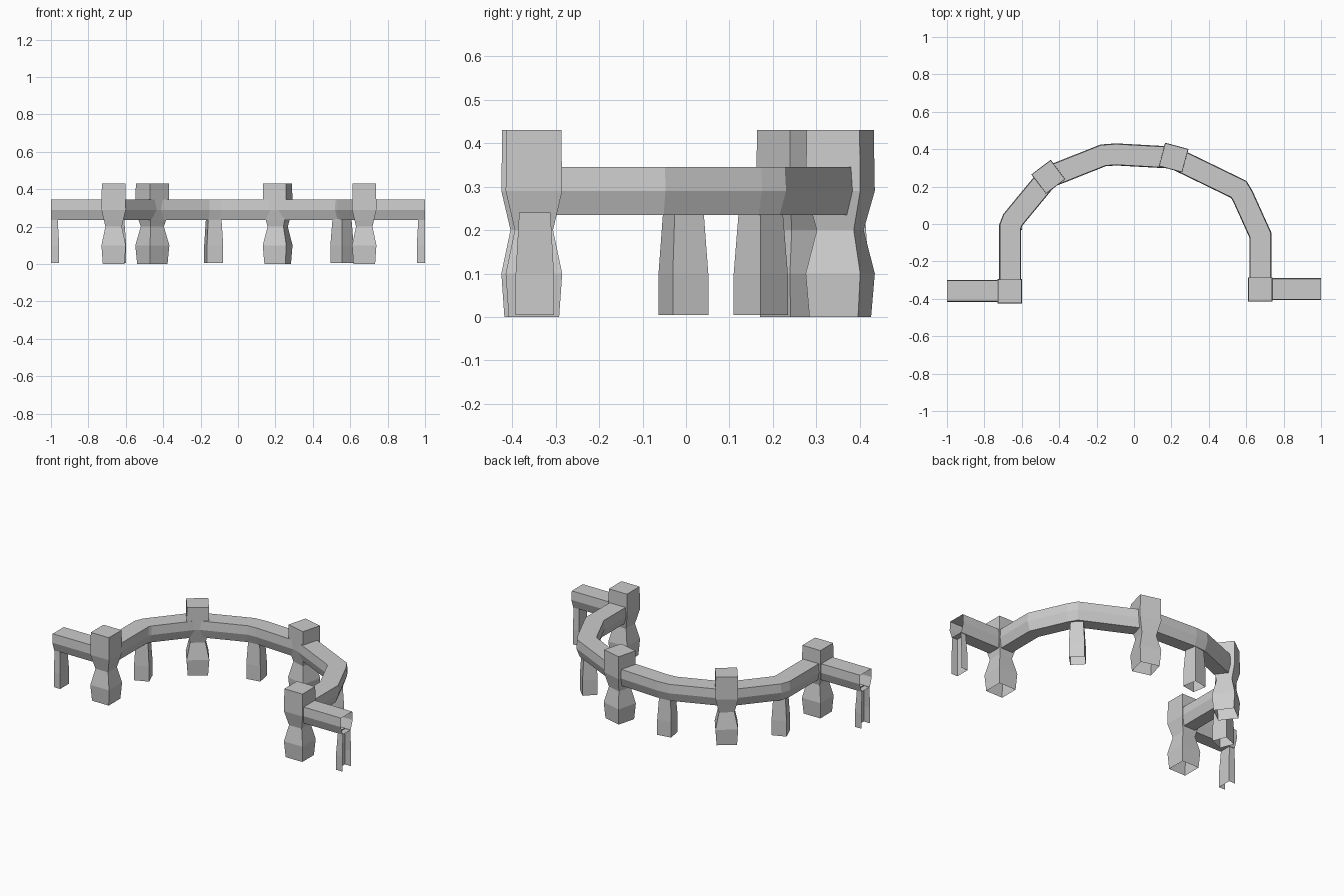
import bpy
import bmesh
from math import radians
from mathutils import Vector, Matrix

if "Cube" in bpy.data.objects:
    bpy.data.objects.remove(bpy.data.objects["Cube"])

stone = bpy.data.materials.new("grey_stone")
stone.use_nodes = True
stone.diffuse_color = (0.6, 0.6, 0.6, 1)
stone.node_tree.nodes["Principled BSDF"].inputs["Base Color"].default_value = (0.6, 0.6, 0.6, 1)


def loft(name, rings, cap_last=False, clip=None):
    """Skin a tube through closed rings of points, optionally capped or clipped."""
    bm = bmesh.new()
    loops = [[bm.verts.new(p) for p in ring] for ring in rings]
    for a, b in zip(loops, loops[1:]):
        n = len(a)
        for i in range(n):
            j = (i + 1) % n
            bm.faces.new((a[i], a[j], b[j], b[i]))
    if cap_last:
        bm.faces.new(loops[-1])
    bmesh.ops.recalc_face_normals(bm, faces=bm.faces)
    if clip:
        bmesh.ops.bisect_plane(bm, geom=bm.verts[:] + bm.edges[:] + bm.faces[:],
                               plane_co=(clip, 0, 0), plane_no=(clip, 0, 0),
                               clear_outer=True)
    mesh = bpy.data.meshes.new(name)
    bm.to_mesh(mesh)
    bm.free()
    mesh.materials.append(stone)
    obj = bpy.data.objects.new(name, mesh)
    bpy.context.collection.objects.link(obj)
    return obj


def pillar(name, x, y, angle, profile, **options):
    """Square column from (height, half width) pairs."""
    turn = Matrix.Translation((x, y, 0)) @ Matrix.Rotation(radians(angle), 4, "Z")
    corners = ((-1, -1), (1, -1), (1, 1), (-1, 1))
    rings = [[turn @ Vector((cx * w, cy * w, z)) for cx, cy in corners] for z, w in profile]
    return loft(name, rings, **options)


def rail(name, path):
    """Six-sided handrail swept along a plan path with mitred bends."""
    section = ((-0.055, 0.345), (0.055, 0.345), (0.059, 0.29),
               (0.04, 0.235), (-0.04, 0.235), (-0.059, 0.29))
    pts = [Vector(p) for p in path]
    rings = []
    for i, p in enumerate(pts):
        before = (p - pts[i - 1]).normalized() if i else None
        after = (pts[i + 1] - p).normalized() if i + 1 < len(pts) else None
        before, after = before or after, after or before
        n1, n2 = Vector((-before.y, before.x)), Vector((-after.y, after.x))
        side = (n1 + n2).normalized()
        side /= side.dot(n1)
        rings.append([Vector((p.x + side.x * s, p.y + side.y * s, z)) for s, z in section])
    return loft(name, rings)


# Handrails
rail("right_wing_rail", [(-1, -0.358), (-0.665, -0.358)])
rail("left_wing_rail", [(0.675, -0.348), (1, -0.348)])
rail("curved_rail", [(-0.662, -0.358), (-0.662, -0.015), (-0.648, 0.022),
                     (-0.46, 0.25), (-0.165, 0.367), (-0.095, 0.372),
                     (0.21, 0.355), (0.56, 0.185), (0.582, 0.148),
                     (0.676, -0.06), (0.676, -0.348)])

# Waisted posts with flat tops and open feet
post_profile = ((0, 0.058), (0.1, 0.065), (0.2, 0.044), (0.29, 0.065), (0.43, 0.063))
for name, x, y, angle in (("right_front_post", -0.665, -0.36, 0),
                          ("left_front_post", 0.675, -0.35, 0),
                          ("right_back_post", -0.458, 0.252, 37),
                          ("left_back_post", 0.212, 0.355, -15)):
    pillar(name, x, y, angle, post_profile, cap_last=True)

# Tapered balusters under the bends
baluster_profile = ((0.005, 0.044), (0.1, 0.044), (0.24, 0.036))
for name, x, y, angle in (("right_baluster", -0.655, -0.006, 22),
                          ("back_baluster", -0.13, 0.37, 10),
                          ("left_baluster", 0.556, 0.172, -45)):
    pillar(name, x, y, angle, baluster_profile)

# Half balusters, open where the rail ends
pillar("right_end_baluster", -1, -0.358, 0, baluster_profile, clip=-1)
pillar("left_end_baluster", 1, -0.348, 0, baluster_profile, clip=1)
